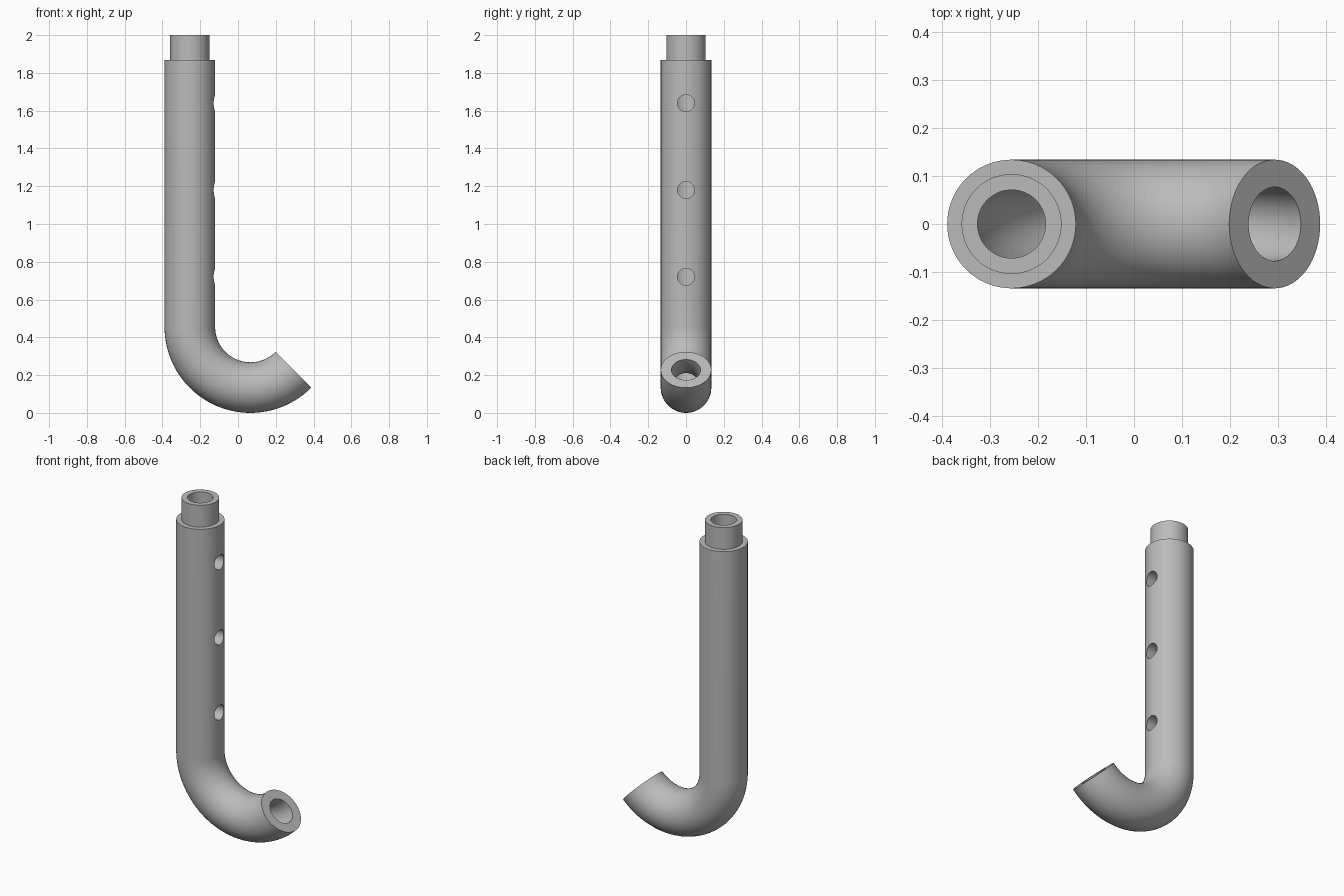
import bpy, bmesh
from math import pi, cos, sin
from mathutils import Vector

default = bpy.data.objects.get("Cube")
if default:
    bpy.data.objects.remove(default, do_unlink=True)

SIDES = 64
AXIS_X = -0.255          # centre line of the straight pipe
BEND_R = 0.321           # radius of the bend's centre line
OUTER, BORE = 0.134, 0.077
SPIGOT, SPIGOT_BORE = 0.104, 0.071
BEND_Z = BEND_R + OUTER
SHOULDER_Z, TOP_Z = 1.867, 2.0
HOLE_R = 0.045

grey = bpy.data.materials.new("plain grey")
grey.use_nodes = True
colour = (0.5, 0.5, 0.5, 1)
grey.diffuse_color = colour
grey.node_tree.nodes["Principled BSDF"].inputs["Base Color"].default_value = colour


def straight(z, radius):
    """Ring station on the upright pipe: centre, in-plane direction, radius."""
    return Vector((AXIS_X, 0, z)), Vector((-1, 0, 0)), radius


def bend(angle, radius):
    """Ring station on the bend, angle measured from the upright pipe."""
    out = Vector((-cos(angle), 0, -sin(angle)))
    return Vector((AXIS_X + BEND_R, 0, BEND_Z)) + out * BEND_R, out, radius


# Closed wall section: down the outside, around the bend, back up the bore
STEPS = 40
angles = [0.75 * pi * i / STEPS for i in range(STEPS + 1)]
stations = [straight(TOP_Z, SPIGOT), straight(SHOULDER_Z, SPIGOT),
            straight(SHOULDER_Z, OUTER)]
stations += [bend(a, OUTER) for a in angles]
stations += [bend(a, BORE) for a in reversed(angles)]
stations += [straight(SHOULDER_Z, BORE), straight(SHOULDER_Z, SPIGOT_BORE),
             straight(TOP_Z, SPIGOT_BORE)]

bm = bmesh.new()
side = Vector((0, 1, 0))
rings = []
for centre, out, radius in stations:
    turns = [2 * pi * k / SIDES for k in range(SIDES)]
    rings.append([bm.verts.new(centre + (out * cos(t) + side * sin(t)) * radius)
                  for t in turns])
for i, ring in enumerate(rings):
    after = rings[(i + 1) % len(rings)]
    for k in range(SIDES):
        n = (k + 1) % SIDES
        bm.faces.new((ring[k], ring[n], after[n], after[k]))
bmesh.ops.recalc_face_normals(bm, faces=bm.faces)
mesh = bpy.data.meshes.new("hooked_pipe")
bm.to_mesh(mesh)
bm.free()
mesh.materials.append(grey)
pipe = bpy.data.objects.new("hooked_pipe", mesh)
bpy.context.collection.objects.link(pipe)

# Three side holes through the wall on the hook side
for z in (0.72, 1.18, 1.64):
    bpy.ops.mesh.primitive_cylinder_add(
        vertices=40, radius=HOLE_R, depth=0.2,
        location=(AXIS_X + 0.12, 0, z), rotation=(0, pi / 2, 0))
    cutter = bpy.context.object
    cutter.name = "hole_cutter"
    cutter.hide_render = True
    cutter.data.materials.append(grey)
    cut = pipe.modifiers.new("side_hole", "BOOLEAN")
    cut.operation = "DIFFERENCE"
    cut.solver = "EXACT"
    cut.object = cutter
    bpy.ops.object.select_all(action="DESELECT")
    pipe.select_set(True)
    bpy.context.view_layer.objects.active = pipe
    bpy.ops.object.modifier_apply(modifier=cut.name)
    bpy.data.objects.remove(cutter, do_unlink=True)

bpy.ops.object.shade_smooth_by_angle(angle=pi / 6)
